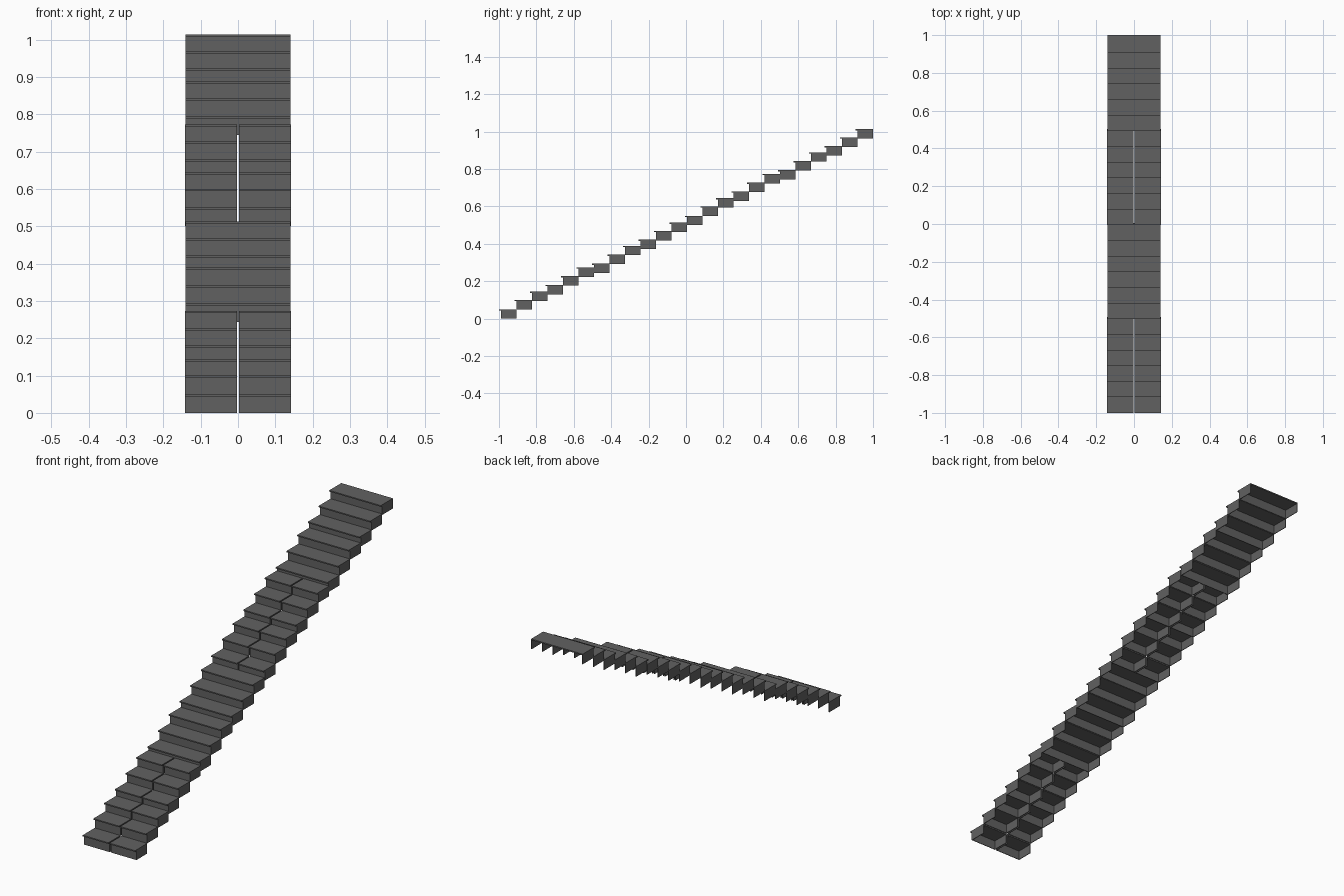
import bpy, bmesh
from mathutils import Matrix

if "Cube" in bpy.data.objects:
    bpy.data.objects.remove(bpy.data.objects["Cube"])

PITCH, LIP, RISE = 0.0829, 0.0104, 0.05
SLAB, SHEET = 0.006, 0.003
# tread heights of one two-flight run (rise varies slightly)
TOPS = [0.05, 0.10, 0.144, 0.18, 0.227, 0.273,
        0.294, 0.342, 0.389, 0.422, 0.468, 0.513]

mat = bpy.data.materials.new("dark_grey")
mat.diffuse_color = (0.12, 0.12, 0.12, 1)
mat.use_nodes = True
mat.node_tree.nodes["Principled BSDF"].inputs["Base Color"].default_value = mat.diffuse_color


def box(bm, x0, x1, y0, y1, z0, z1):
    m = Matrix.Translation(((x0 + x1) / 2, (y0 + y1) / 2, (z0 + z1) / 2))
    m = m @ Matrix.Diagonal((x1 - x0, y1 - y0, z1 - z0, 1))
    bmesh.ops.create_cube(bm, size=1, matrix=m)


def step(bm, x0, x1, i):
    """Hollow step: tread with nosing, riser, two cheeks, open back and bottom."""
    y0 = -1 + LIP + i * PITCH
    y1 = y0 + PITCH
    top = TOPS[i % 12] + 0.5 * (i // 12)
    low, under = top - RISE, top - SLAB
    box(bm, x0, x1, y0 - LIP, y1, under, top)
    box(bm, x0, x1, y0, y0 + SHEET, low, under)
    for a in (x0, x1 - SHEET):
        box(bm, a, a + SHEET, y0 + SHEET, y1, low, under)


def flight(name, x0, x1, first):
    bm = bmesh.new()
    for i in range(first, first + 6):
        step(bm, x0, x1, i)
    me = bpy.data.meshes.new(name)
    bm.to_mesh(me)
    bm.free()
    me.materials.append(mat)
    bpy.context.collection.objects.link(bpy.data.objects.new(name, me))


# split flights alternate with full-width flights
for n, first in enumerate((0, 12)):
    flight(f"split_flight_left_{n}", -0.142, -0.003, first)
    flight(f"split_flight_right_{n}", 0.003, 0.142, first)
    flight(f"full_flight_{n}", -0.14, 0.14, first + 6)
